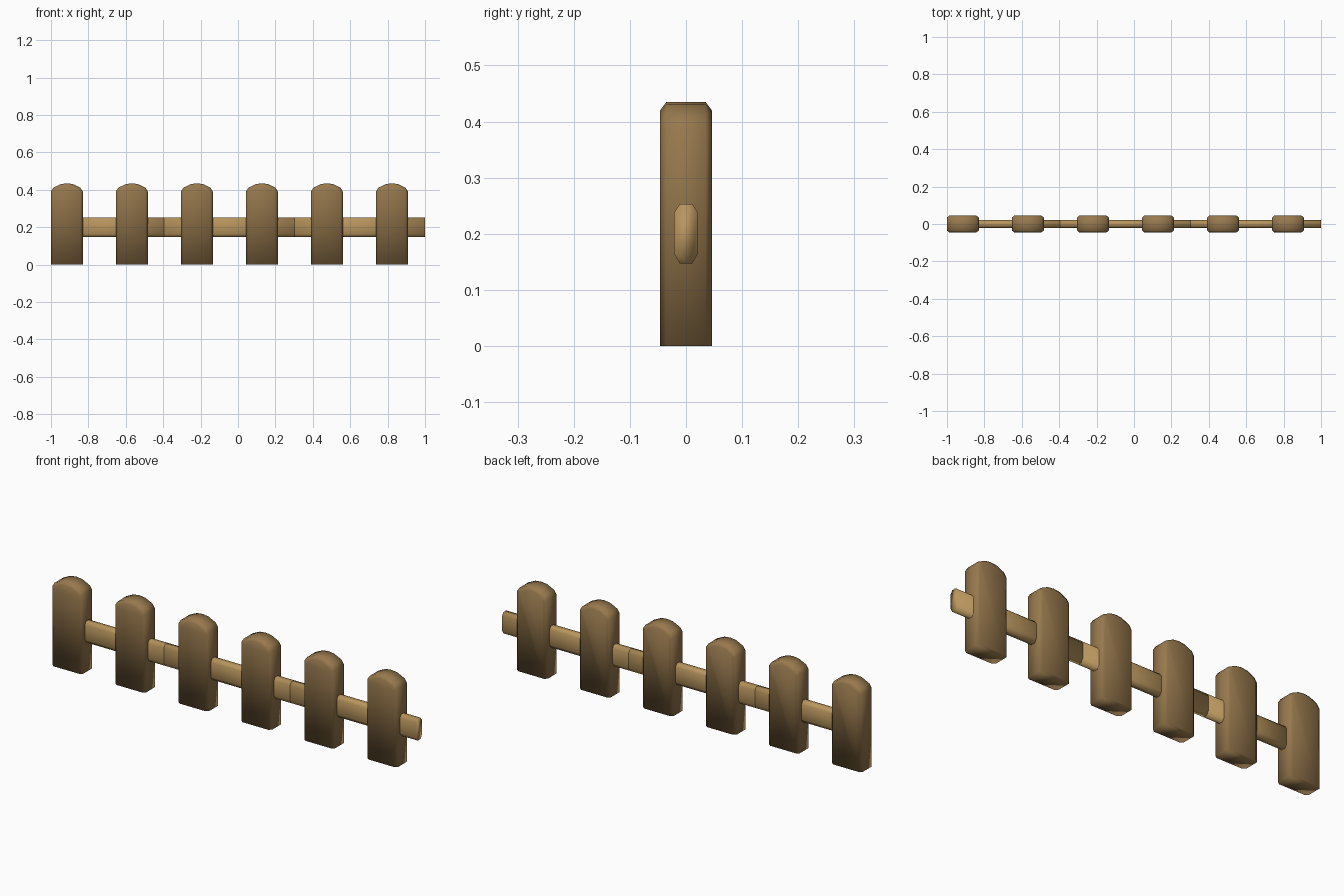
import bpy, bmesh

if "Cube" in bpy.data.objects:
    bpy.data.objects.remove(bpy.data.objects["Cube"])


def material(name, color):
    m = bpy.data.materials.new(name)
    m.diffuse_color = (*color, 1)
    m.use_nodes = True
    m.node_tree.nodes["Principled BSDF"].inputs["Base Color"].default_value = m.diffuse_color
    return m


post_wood = material("post_wood", (0.31, 0.19, 0.075))
rail_wood = material("rail_wood", (0.48, 0.30, 0.11))


def loft(name, rings, mat):
    """Join equal-length closed rings with quads, cap both ends, smooth shade."""
    bm = bmesh.new()
    loops = [[bm.verts.new(p) for p in ring] for ring in rings]
    n = len(loops[0])
    for a, b in zip(loops, loops[1:]):
        for i in range(n):
            j = (i + 1) % n
            bm.faces.new((a[i], a[j], b[j], b[i]))
    bm.faces.new(loops[0])
    bm.faces.new(loops[-1])
    bmesh.ops.recalc_face_normals(bm, faces=bm.faces)
    for f in bm.faces:
        f.smooth = True
    me = bpy.data.meshes.new(name)
    bm.to_mesh(me)
    bm.free()
    me.materials.append(mat)
    ob = bpy.data.objects.new(name, me)
    bpy.context.collection.objects.link(ob)
    return ob


# Half outlines of a picket (x, z): full size and inset for the chamfered faces
OUTER = [(0.085, 0), (0.085, 0.392), (0.072, 0.412), (0.032, 0.431)]
INNER = [(0.071, 0), (0.071, 0.383), (0.060, 0.399), (0.028, 0.416)]


def outline(half, peak, y):
    pts = half + [(0, peak)] + [(-x, z) for x, z in reversed(half)]
    return [(x, y, z) for x, z in pts]


# Six round-topped pickets
for i in range(6):
    picket = loft(f"picket_{i + 1}", [
        outline(INNER, 0.42, -0.046), outline(OUTER, 0.435, -0.035),
        outline(OUTER, 0.435, 0.035), outline(INNER, 0.42, 0.046)], post_wood)
    picket.location.x = -0.915 + 0.3476 * i

# Three rail lengths butted end to end, with a chamfered section
SECTION = [(0.011, 0.253), (0.021, 0.238), (0.021, 0.164), (0.011, 0.147),
           (-0.011, 0.147), (-0.021, 0.164), (-0.021, 0.238), (-0.011, 0.253)]
for i, (x0, x1) in enumerate([(-0.95, -0.395), (-0.395, 0.302), (0.302, 1.0)]):
    loft(f"rail_{i + 1}", [[(x, y, z) for y, z in SECTION] for x in (x0, x1)], rail_wood)
